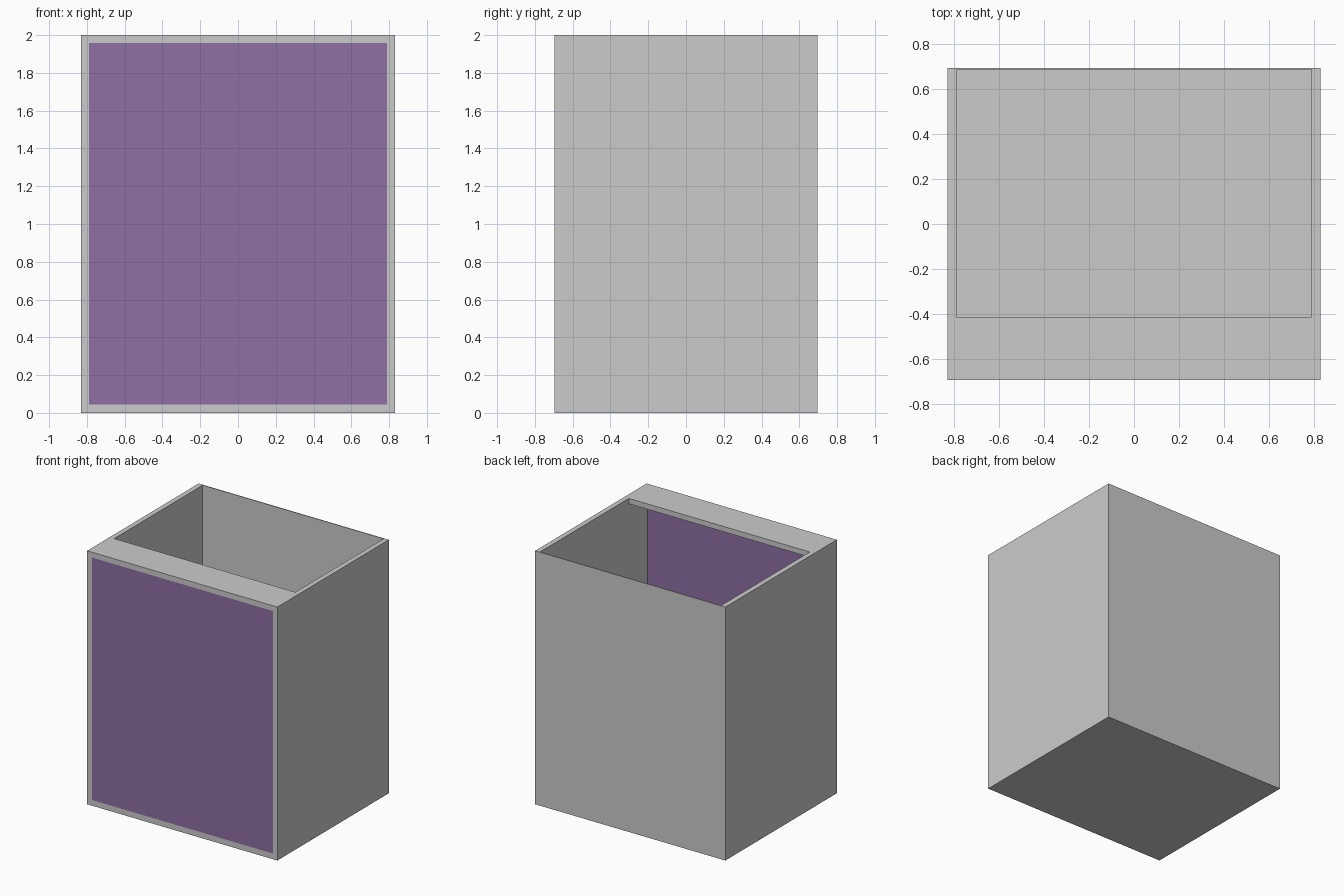
import bpy, bmesh

if "Cube" in bpy.data.objects:
    bpy.data.objects.remove(bpy.data.objects["Cube"])

W, D, H = 0.83, 0.695, 2.0      # half width, half depth, height
INNER = 0.79                    # half width of the cavity
FLOOR, CEIL = 0.045, 1.958      # cavity bottom and underside of the top strip
BACK, STRIP = 0.688, -0.415     # inner back face and rear edge of the top strip


def prism(name, profile, half_width):
    """Extrude a (y, z) profile symmetrically along x."""
    bm = bmesh.new()
    face = bm.faces.new([bm.verts.new((-half_width, y, z)) for y, z in profile])
    moved = bmesh.ops.extrude_face_region(bm, geom=[face])["geom"]
    verts = [g for g in moved if isinstance(g, bmesh.types.BMVert)]
    bmesh.ops.translate(bm, verts=verts, vec=(2 * half_width, 0, 0))
    # the source face is kept as the closing cap
    bmesh.ops.recalc_face_normals(bm, faces=bm.faces)
    mesh = bpy.data.meshes.new(name)
    bm.to_mesh(mesh)
    bm.free()
    obj = bpy.data.objects.new(name, mesh)
    bpy.context.collection.objects.link(obj)
    return obj


def rect(y0, y1, z0, z1):
    return [(y0, z0), (y1, z0), (y1, z1), (y0, z1)]


# Cabinet shell, hollowed so the front and most of the top are open
shell = prism("cabinet_shell", rect(-D, D, 0, H), W)
cutter = prism("cavity_cutter", [(-1, FLOOR), (BACK, FLOOR), (BACK, 2.5),
                                 (STRIP, 2.5), (STRIP, CEIL), (-1, CEIL)], INNER)
cut = shell.modifiers.new("cavity", "BOOLEAN")
cut.operation = "DIFFERENCE"
cut.solver = "EXACT"
cut.object = cutter
bpy.context.view_layer.objects.active = shell
bpy.ops.object.modifier_apply(modifier=cut.name)
bpy.data.objects.remove(cutter)

# Purple front pane, flush with the front frame
pane = prism("front_pane", rect(-D, -0.65, FLOOR, CEIL), INNER)
purple = bpy.data.materials.new("purple_pane")
purple.diffuse_color = (0.27, 0.16, 0.37, 1)
purple.use_nodes = True
purple.node_tree.nodes["Principled BSDF"].inputs["Base Color"].default_value = purple.diffuse_color
pane.data.materials.append(purple)
